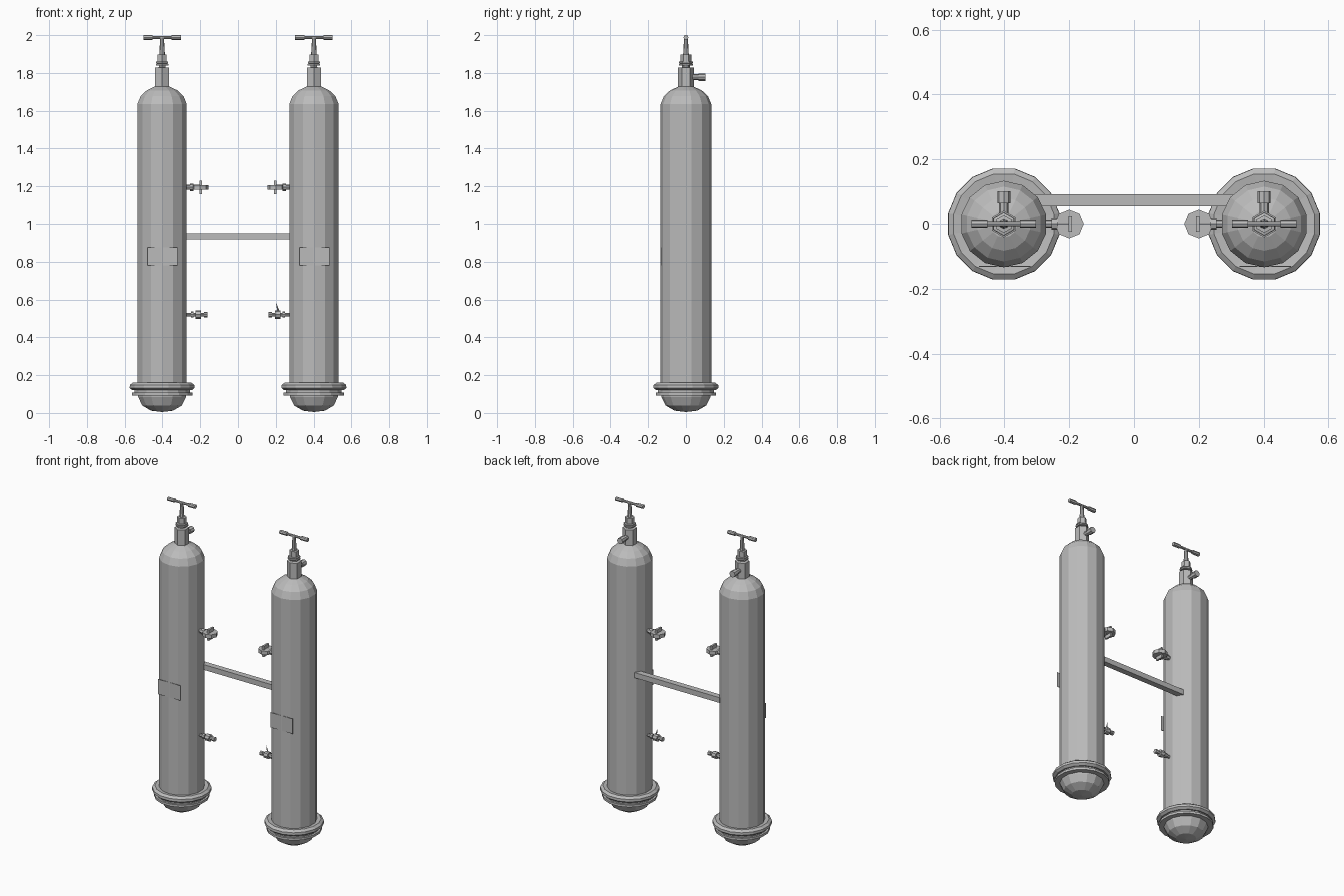
import bpy, bmesh, math
from mathutils import Matrix, Vector

if "Cube" in bpy.data.objects:
    bpy.data.objects.remove(bpy.data.objects["Cube"])

grey = bpy.data.materials.new("steel grey")
grey.diffuse_color = (0.5, 0.5, 0.5, 1)
grey.use_nodes = True
grey.node_tree.nodes["Principled BSDF"].inputs["Base Color"].default_value = grey.diffuse_color


def finish(bm, name):
    bmesh.ops.recalc_face_normals(bm, faces=bm.faces)
    me = bpy.data.meshes.new(name)
    bm.to_mesh(me)
    bm.free()
    me.materials.append(grey)
    ob = bpy.data.objects.new(name, me)
    bpy.context.collection.objects.link(ob)
    return ob


def lathe(name, profile, sides, x, y=0.0, closed=False):
    """Revolve (radius, z) points around a vertical axis."""
    bm = bmesh.new()
    rings = []
    for r, z in profile:
        if r == 0:
            rings.append([bm.verts.new((x, y, z))] * sides)
        else:
            rings.append([bm.verts.new((x + r * math.cos(math.tau * (i + 0.5) / sides),
                                        y + r * math.sin(math.tau * (i + 0.5) / sides), z))
                          for i in range(sides)])
    pairs = list(zip(rings, rings[1:])) + ([(rings[-1], rings[0])] if closed else [])
    for a, b in pairs:
        for i in range(sides):
            j = (i + 1) % sides
            bm.faces.new(list(dict.fromkeys((a[i], a[j], b[j], b[i]))))
    return finish(bm, name)


def rod(name, a, b, r1, r2=None, sides=8):
    """Capped cylinder or cone between two points."""
    a, b = Vector(a), Vector(b)
    d = b - a
    m = Matrix.Translation((a + b) / 2) @ d.to_track_quat('Z', 'Y').to_matrix().to_4x4()
    bm = bmesh.new()
    bmesh.ops.create_cone(bm, cap_ends=True, segments=sides, radius1=r1,
                          radius2=r1 if r2 is None else r2, depth=d.length, matrix=m)
    return finish(bm, name)


def box(name, c, size):
    bm = bmesh.new()
    bmesh.ops.create_cube(bm, size=1, matrix=Matrix.Translation(c) @ Matrix.Diagonal((*size, 1)))
    return finish(bm, name)


for s, side in ((-1, "left"), (1, "right")):
    x = s * 0.402

    # Tank with rounded bottom and slightly overlapping domed shoulder
    lathe(side + "_tank", [(0, 0.005), (0.06, 0.012), (0.108, 0.04), (0.13, 0.085),
                           (0.134, 0.12), (0.134, 1.615)], 14, x)
    lathe(side + "_shoulder", [(0.134, 1.605), (0.134, 1.635), (0.116, 1.678),
                               (0.083, 1.708), (0.042, 1.727), (0, 1.73)], 14, x)

    # Foot rings
    lathe(side + "_foot_ring", [(0.13, 0.122), (0.16, 0.12), (0.175, 0.132), (0.174, 0.148),
                                (0.158, 0.16), (0.13, 0.156)], 16, x, closed=True)
    lathe(side + "_foot_collar", [(0.125, 0.104), (0.15, 0.104), (0.15, 0.124),
                                  (0.125, 0.124)], 16, x, closed=True)
    lathe(side + "_foot_flange", [(0.12, 0.092), (0.163, 0.092), (0.163, 0.107),
                                  (0.12, 0.107)], 16, x, closed=True)

    # Valve block, washers, nut and rear outlet
    lathe(side + "_valve", [(0, 1.715), (0.042, 1.715), (0.042, 1.828), (0.02, 1.83),
                            (0.02, 1.838), (0.038, 1.84), (0.038, 1.848), (0.028, 1.85),
                            (0.036, 1.852), (0.036, 1.859), (0.028, 1.861), (0.028, 1.897),
                            (0, 1.9)], 6, x)
    rod(side + "_outlet", (x, 0.02, 1.778), (x, 0.075, 1.778), 0.015)
    rod(side + "_outlet_tip", (x, 0.065, 1.778), (x, 0.102, 1.778), 0.02)

    # T-shaped tap handle
    rod(side + "_tap_stem", (x, 0, 1.895), (x, 0, 1.988), 0.015, 0.01)
    rod(side + "_tap_bar", (x - 0.09, 0, 1.988), (x + 0.09, 0, 1.988), 0.008)
    for e in (-1, 1):
        rod(side + "_tap_grip", (x + e * 0.05, 0, 1.988), (x + e * 0.099, 0, 1.988), 0.013)

    # Flat label plate on the front
    box(side + "_label", (x + 0.003, -0.1315, 0.828), (0.16, 0.003, 0.097))

    # Upper inner knob with a wing
    rod(side + "_upper_stem", (s * 0.29, 0, 1.195), (s * 0.2, 0, 1.195), 0.013)
    rod(side + "_upper_collar", (s * 0.255, 0, 1.195), (s * 0.235, 0, 1.195), 0.019)
    rod(side + "_upper_knob", (s * 0.2, 0, 1.183), (s * 0.2, 0, 1.207), 0.045)
    box(side + "_upper_wing", (s * 0.197, 0, 1.195), (0.012, 0.05, 0.07))

    # Lower inner fitting
    rod(side + "_lower_stem", (s * 0.29, 0, 0.52), (s * 0.165, 0, 0.52), 0.01)
    rod(side + "_lower_collar", (s * 0.25, 0, 0.52), (s * 0.235, 0, 0.52), 0.016)
    rod(side + "_lower_block", (s * 0.225, 0, 0.52), (s * 0.196, 0, 0.52), 0.022)
    rod(side + "_lower_tip", (s * 0.18, 0, 0.52), (s * 0.162, 0, 0.52), 0.014)

# Small gauge needle on one lower fitting
rod("needle", (0.216, 0, 0.53), (0.203, 0, 0.578), 0.007, 0.001, 4)

# Cross bar joining the tanks behind their centres
box("cross_bar", (0, 0.074, 0.934), (0.61, 0.038, 0.034))
